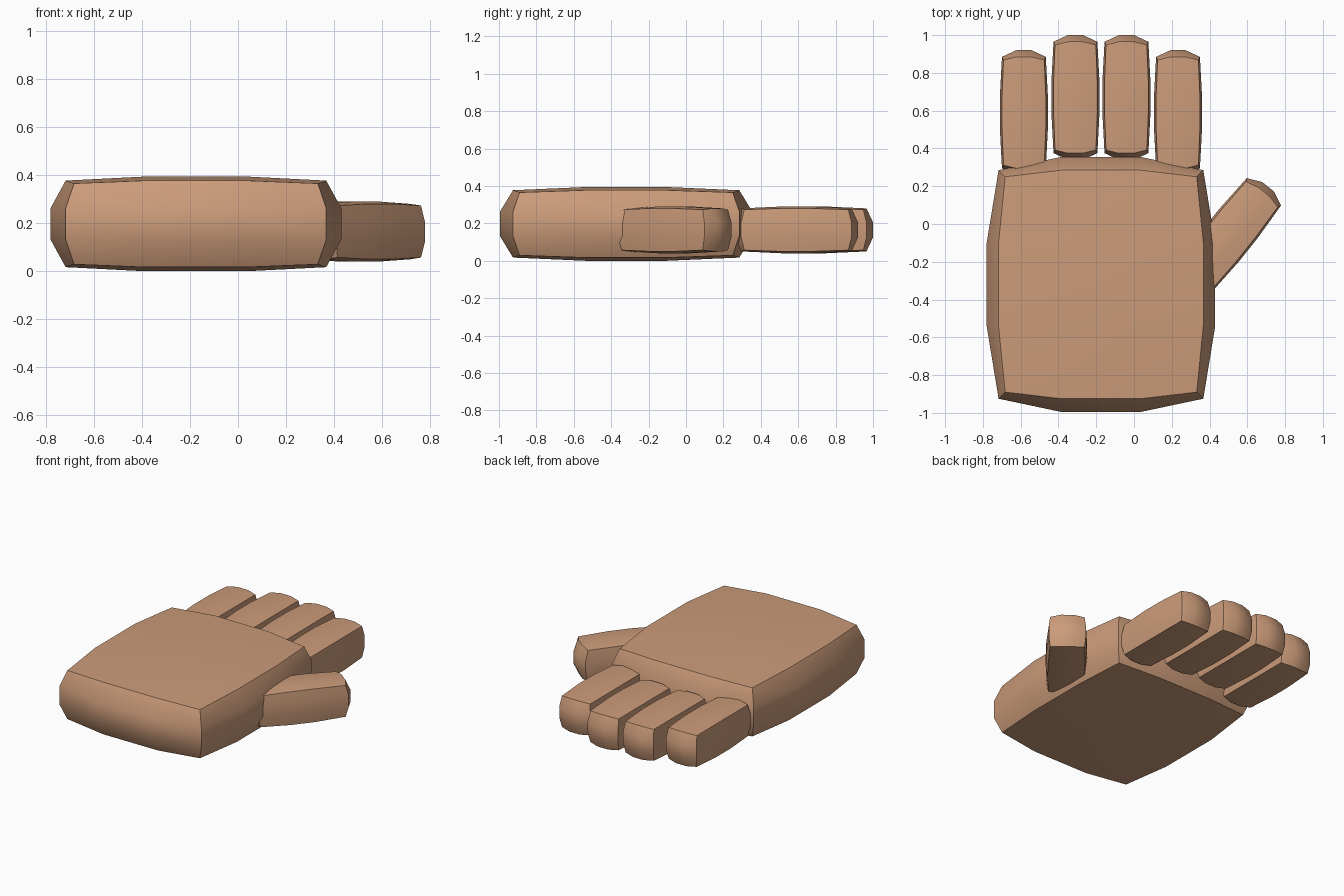
import bpy
import bmesh
import math
from mathutils import Matrix, Vector

default = bpy.data.objects.get("Cube")
if default:
    bpy.data.objects.remove(default, do_unlink=True)

# Skin colour
skin = bpy.data.materials.new("skin_tan")
skin.use_nodes = True
colour = (0.60, 0.33, 0.195, 1)
skin.diffuse_color = colour
skin.node_tree.nodes["Principled BSDF"].inputs["Base Color"].default_value = colour


def bulged_box(name, centre, inner, face, edge, corner, turn=0):
    """Box of three segments per side, swelling from its corners to its faces."""
    bm = bmesh.new()
    bmesh.ops.create_cube(bm, size=2)
    bmesh.ops.subdivide_edges(bm, edges=bm.edges[:], cuts=2, use_grid_fill=True)
    for v in bm.verts:
        outer = [abs(c) > 0.9 for c in v.co]
        reach = (face, edge, corner)[sum(outer) - 1]
        v.co = Vector([math.copysign(reach[i] if outer[i] else inner[i], v.co[i])
                       for i in range(3)])
    bm.transform(Matrix.Translation(centre) @ Matrix.Rotation(math.radians(turn), 4, "Z"))
    bmesh.ops.recalc_face_normals(bm, faces=bm.faces[:])
    mesh = bpy.data.meshes.new(name)
    bm.to_mesh(mesh)
    bm.free()
    mesh.materials.append(skin)
    obj = bpy.data.objects.new(name, mesh)
    bpy.context.collection.objects.link(obj)
    bpy.ops.object.select_all(action="DESELECT")
    obj.select_set(True)
    bpy.context.view_layer.objects.active = obj
    bpy.ops.object.shade_smooth_by_angle(angle=math.radians(36))


def digit(name, x, y, turn=0):
    bulged_box(name, (x, y, 0.165), (0.04, 0.08, 0.04), (0.1275, 0.33, 0.125),
               (0.116, 0.295, 0.115), (0.108, 0.278, 0.108), turn)


# Palm
bulged_box("palm", (-0.175, -0.32, 0.197), (0.21, 0.22, 0.065),
           (0.605, 0.675, 0.197), (0.542, 0.605, 0.18), (0.507, 0.57, 0.168))

# Fingers, the two in the middle reaching further
digit("little_finger", -0.583, 0.59)
digit("ring_finger", -0.31, 0.67)
digit("middle_finger", -0.04, 0.67)
digit("index_finger", 0.233, 0.59)

# Thumb, splayed to the side
digit("thumb", 0.503, -0.06, -38.7)
